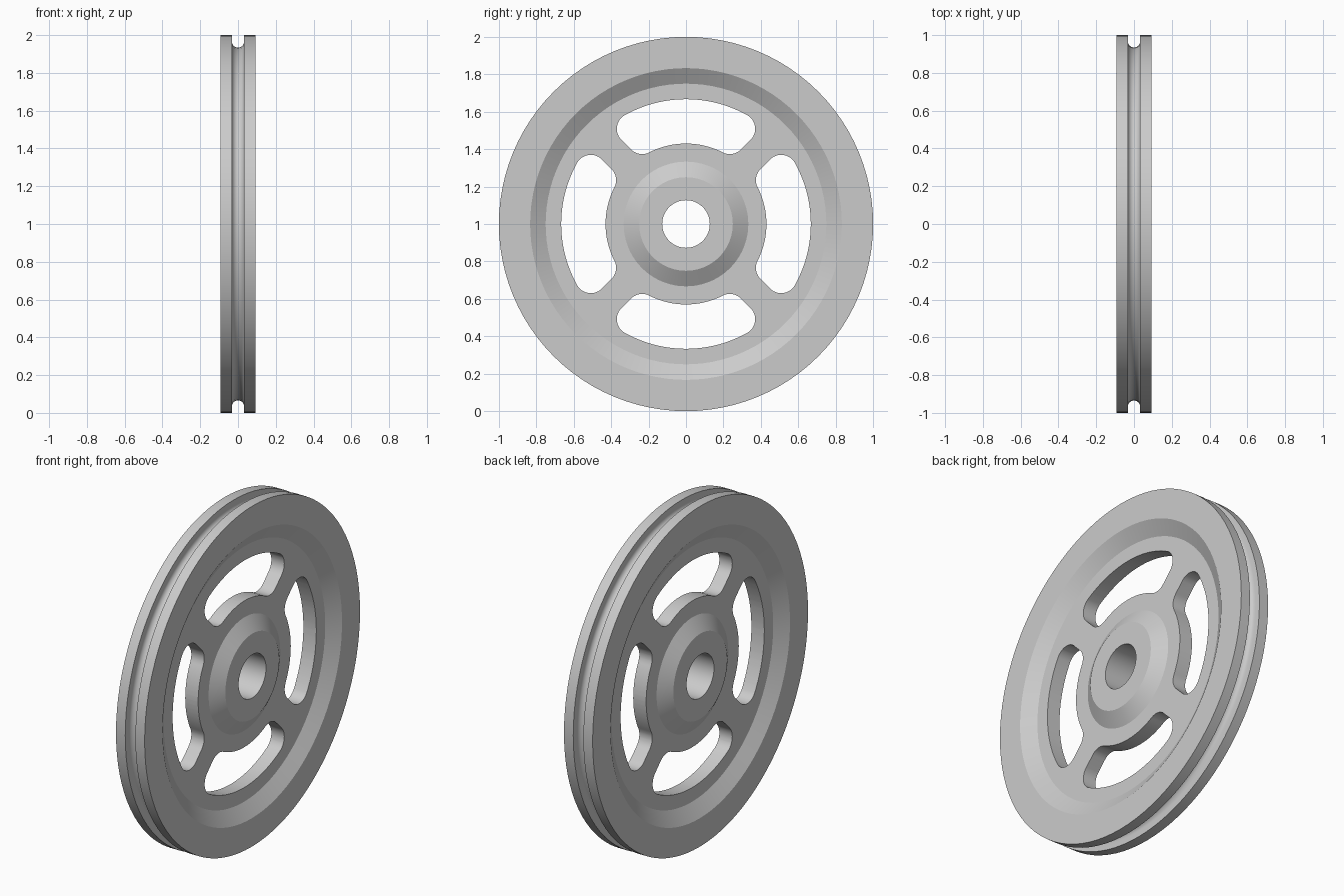
import bpy, bmesh
from math import sin, cos, pi, radians, sqrt, asin, atan2
from mathutils import Matrix, Vector

if "Cube" in bpy.data.objects:
    bpy.data.objects.remove(bpy.data.objects["Cube"])

HALF, WEB = 0.093, 0.042          # half thickness of rim/hub, and of the web
GROOVE = 0.033                    # rope groove radius
SEGS = 96


def new_object(name, bm):
    bmesh.ops.recalc_face_normals(bm, faces=bm.faces)
    me = bpy.data.meshes.new(name)
    bm.to_mesh(me)
    bm.free()
    ob = bpy.data.objects.new(name, me)
    bpy.context.collection.objects.link(ob)
    ob.location.z = 1
    return ob


# Wheel: closed half-section (x, radius) mirrored, then lathed about x
side = [(HALF, 0.127), (HALF, 0.25), (WEB, 0.333), (WEB, 0.75),
        (HALF, 0.833), (HALF, 1.0), (GROOVE, 1.0)]
arc = [(GROOVE * cos(i * pi / 12), 0.967 - GROOVE * sin(i * pi / 12)) for i in range(13)]
profile = side + arc + [(-x, r) for x, r in reversed(side)]

bm = bmesh.new()
rings = []
for i in range(SEGS):
    a = 2 * pi * i / SEGS
    rings.append([bm.verts.new((x, r * cos(a), r * sin(a))) for x, r in profile])
n = len(profile)
for i in range(SEGS):
    p, q = rings[i], rings[(i + 1) % SEGS]
    for j in range(n):
        k = (j + 1) % n
        bm.faces.new((p[j], p[k], q[k], q[j]))
wheel = new_object("pulley_wheel", bm)


# Slot outline: ring sector with parallel-sided spokes and rounded corners
R_IN, R_OUT, FILLET, SPOKE = 0.43, 0.667, 0.083, 0.074


def arc_pts(c, r, a0, a1, steps):
    return [Vector((c[0] + r * cos(a0 + (a1 - a0) * i / steps),
                    c[1] + r * sin(a0 + (a1 - a0) * i / steps))) for i in range(steps + 1)]


def corner(dist):
    ang = pi / 4 + asin((SPOKE + FILLET) / dist)
    return ang, (dist * cos(ang), dist * sin(ang))


ang_i, c_i = corner(R_IN + FILLET)
ang_o, c_o = corner(R_OUT - FILLET)
half = arc_pts((0, 0), R_IN, pi / 2, ang_i, 8)
half += arc_pts(c_i, FILLET, ang_i - pi, -pi / 4, 8)[1:]
half += arc_pts(c_o, FILLET, -pi / 4, ang_o, 12)
half += arc_pts((0, 0), R_OUT, ang_o, pi / 2, 10)[1:]
outline = half + [Vector((-p.x, p.y)) for p in reversed(half[1:-1])]

bm = bmesh.new()
for k in range(4):
    rot = Matrix.Rotation(k * pi / 2, 3, 'X')
    face = bm.faces.new([bm.verts.new(rot @ Vector((-0.2, p.x, p.y))) for p in outline])
    ext = bmesh.ops.extrude_face_region(bm, geom=[face], use_keep_orig=True)
    bmesh.ops.translate(bm, vec=(0.4, 0, 0),
                        verts=[v for v in ext["geom"] if isinstance(v, bmesh.types.BMVert)])
cutter = new_object("slot_cutter", bm)
cutter.hide_render = True

# Cut the four slots through the web
mod = wheel.modifiers.new("slots", 'BOOLEAN')
mod.operation, mod.solver, mod.object = 'DIFFERENCE', 'EXACT', cutter
bpy.context.view_layer.objects.active = wheel
cutter.select_set(False)
wheel.select_set(True)
bpy.ops.object.modifier_apply(modifier=mod.name)
bpy.data.objects.remove(cutter)
bpy.ops.object.shade_smooth_by_angle(angle=radians(25))
